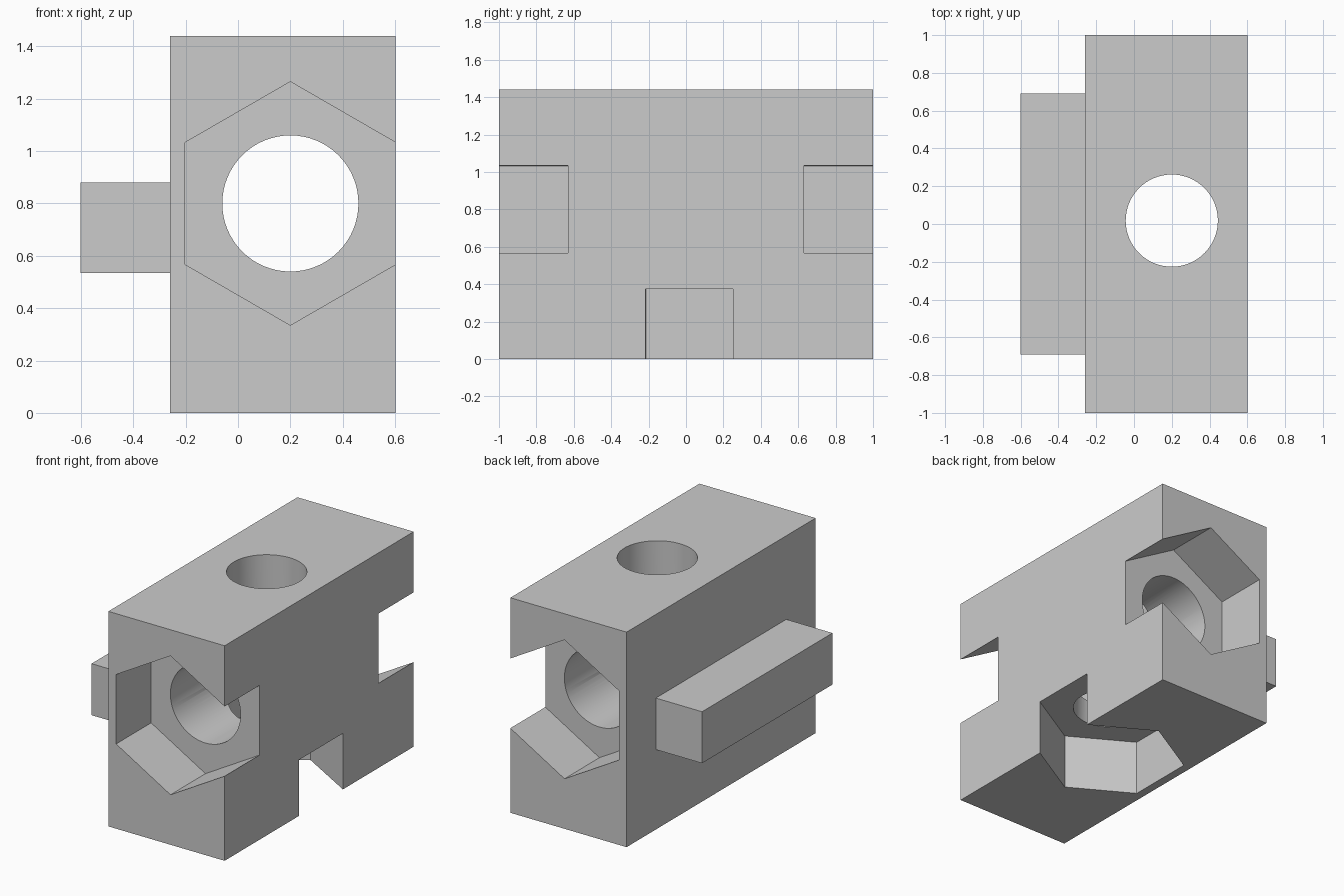
import bpy, math

if "Cube" in bpy.data.objects:
    bpy.data.objects.remove(bpy.data.objects["Cube"])

X0, X1 = -0.26, 0.601        # main block in x
HEIGHT = 1.44
BORE_X = 0.2                 # both bores share this x
CROSS_Z, DOWN_Y = 0.80, 0.018
HEX_R = 0.465

grey = bpy.data.materials.new("plain grey")
grey.diffuse_color = (0.6, 0.6, 0.6, 1)
grey.use_nodes = True
grey.node_tree.nodes["Principled BSDF"].inputs["Base Color"].default_value = grey.diffuse_color


def box(name, lo, hi):
    centre = [(a + b) / 2 for a, b in zip(lo, hi)]
    bpy.ops.mesh.primitive_cube_add(size=1, location=centre)
    ob = bpy.context.object
    ob.name = name
    ob.scale = [b - a for a, b in zip(lo, hi)]
    bpy.ops.object.transform_apply(location=True, rotation=True, scale=True)
    ob.data.materials.append(grey)
    return ob


def prism(name, sides, radius, length, centre, rot):
    bpy.ops.mesh.primitive_cylinder_add(vertices=sides, radius=radius, depth=length,
                                        location=centre, rotation=rot)
    ob = bpy.context.object
    ob.name = name
    bpy.ops.object.transform_apply(location=True, rotation=True, scale=True)
    ob.data.materials.append(grey)
    return ob


def combine(target, tool, operation):
    mod = target.modifiers.new(operation, 'BOOLEAN')
    mod.operation, mod.solver, mod.object = operation, 'EXACT', tool
    bpy.context.view_layer.objects.active = target
    bpy.ops.object.modifier_apply(modifier=mod.name)
    bpy.data.objects.remove(tool)


# main block with the side rail
block = box("clamp_block", (X0, -1, 0), (X1, 1, HEIGHT))
rail = box("side_rail", (-0.602, -0.69, 0.535), (X0 + 0.02, 0.69, 0.88))
combine(block, rail, 'UNION')

# nut pockets at both ends, open on the right side
along_y = (math.pi / 2, 0, 0)
for side in (-1, 1):
    combine(block, prism("end_nut_pocket", 6, HEX_R, 0.74,
                         (BORE_X, side, CROSS_Z), along_y), 'DIFFERENCE')

# nut pocket underneath
combine(block, prism("bottom_nut_pocket", 6, HEX_R, 0.75,
                     (BORE_X, DOWN_Y, 0), (0, 0, 0)), 'DIFFERENCE')

# lengthwise and vertical bores
combine(block, prism("long_bore", 64, 0.26, 3, (BORE_X, 0, CROSS_Z), along_y), 'DIFFERENCE')
combine(block, prism("vertical_bore", 64, 0.244, 4, (BORE_X, DOWN_Y, 0), (0, 0, 0)), 'DIFFERENCE')

# smooth bores, crisp edges
bpy.ops.object.select_all(action='DESELECT')
block.select_set(True)
bpy.context.view_layer.objects.active = block
bpy.ops.object.shade_smooth_by_angle(angle=math.radians(25))
